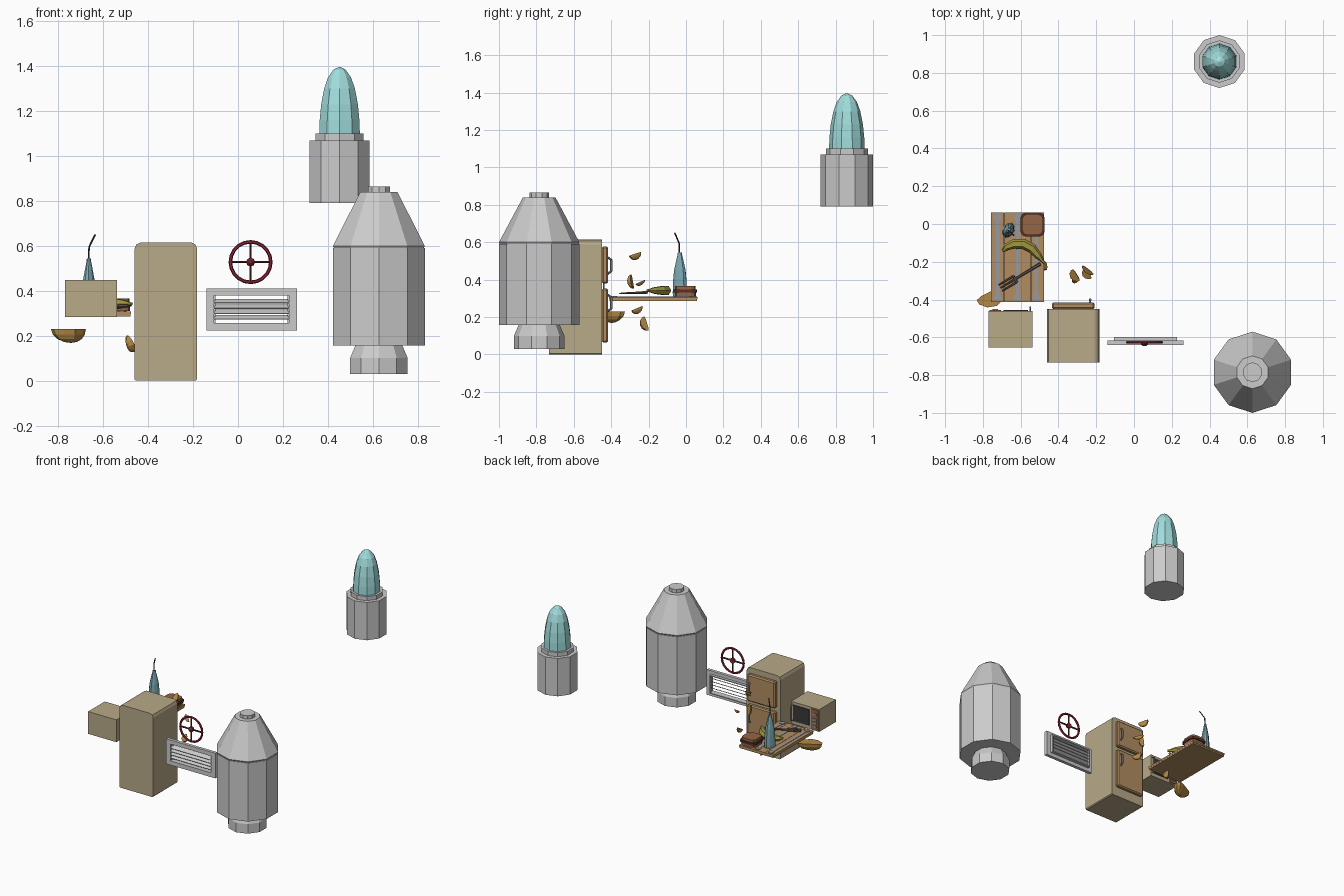
import bpy, bmesh, math
from mathutils import Vector, Matrix, Euler

if "Cube" in bpy.data.objects:
    bpy.data.objects.remove(bpy.data.objects["Cube"])

MATS = {}
COL = dict(cyan=(.36, .72, .72), beige=(.48, .40, .25), wood=(.45, .27, .12), dark=(.04, .04, .04),
           red=(.28, .02, .04), olive=(.36, .31, .05), crust=(.45, .25, .06), meat=(.10, .03, .02),
           toast=(.30, .13, .06), teal=(.20, .40, .45), fork=(.16, .11, .09), steel=(.30, .33, .37))


def finish(name, bm, color=None, loc=(0, 0, 0), rot=(0, 0, 0)):
    bmesh.ops.recalc_face_normals(bm, faces=bm.faces)
    me = bpy.data.meshes.new(name)
    bm.to_mesh(me)
    bm.free()
    ob = bpy.data.objects.new(name, me)
    bpy.context.collection.objects.link(ob)
    ob.location, ob.rotation_euler = loc, rot
    if color:
        if color not in MATS:
            MATS[color] = bpy.data.materials.new(color)
            MATS[color].diffuse_color = (*COL[color], 1)
        me.materials.append(MATS[color])
    return ob


def boxes(name, items, color=None, tilt=0, bevel=0):
    """Boxes given as (x0, x1, y0, y1, z0, z1), joined in one mesh."""
    bm = bmesh.new()
    for x0, x1, y0, y1, z0, z1 in items:
        m = (Matrix.Translation(((x0 + x1) / 2, (y0 + y1) / 2, (z0 + z1) / 2))
             @ Matrix.Rotation(tilt, 4, 'X') @ Matrix.Diagonal((x1 - x0, y1 - y0, z1 - z0, 1)))
        bmesh.ops.create_cube(bm, size=1, matrix=m)
    ob = finish(name, bm, color)
    if bevel:
        b = ob.modifiers.new("bevel", 'BEVEL')
        b.width, b.segments = bevel, 1
    return ob


def lathe(name, prof, loc, n=10, color=None, sx=1, sy=1, rot=(0, 0, 0)):
    """Closed solid of revolution from (radius, z) points."""
    bm = bmesh.new()
    rings = [[bm.verts.new((sx * r * math.cos(math.pi / 2 + math.tau * k / n),
                            sy * r * math.sin(math.pi / 2 + math.tau * k / n), z))
              for k in range(n)] for r, z in prof]
    for a, b in zip(rings, rings[1:]):
        for k in range(n):
            bm.faces.new((a[k], a[(k + 1) % n], b[(k + 1) % n], b[k]))
    bm.faces.new(rings[0])
    bm.faces.new(rings[-1])
    return finish(name, bm, color, loc, rot)


def tube(name, pts, radii, color=None, n=6):
    """Faceted tube along a path with a radius per point."""
    bm = bmesh.new()
    pts = [Vector(p) for p in pts]
    rings = []
    for i, p in enumerate(pts):
        t = (pts[min(i + 1, len(pts) - 1)] - pts[max(i - 1, 0)]).normalized()
        ref = Vector((0, 0, 1)) if abs(t.z) < .8 else Vector((1, 0, 0))
        s = t.cross(ref).normalized()
        u = s.cross(t)
        rings.append([bm.verts.new(p + radii[i] * (s * math.cos(math.tau * k / n) + u * math.sin(math.tau * k / n)))
                      for k in range(n)])
    for a, b in zip(rings, rings[1:]):
        for k in range(n):
            bm.faces.new((a[k], a[(k + 1) % n], b[(k + 1) % n], b[k]))
    bm.faces.new(rings[0])
    bm.faces.new(rings[-1])
    return finish(name, bm, color)


def wedge(name, loc, size, rot):
    """Half ellipsoid with a flat top, bowed along its length."""
    bm = bmesh.new()
    bmesh.ops.create_uvsphere(bm, u_segments=10, v_segments=8, radius=1)
    bmesh.ops.bisect_plane(bm, geom=bm.verts[:] + bm.edges[:] + bm.faces[:], dist=1e-4,
                           plane_co=(0, 0, 0), plane_no=(0, 0, 1), clear_outer=True)
    bmesh.ops.holes_fill(bm, edges=[e for e in bm.edges if e.is_boundary])
    bmesh.ops.scale(bm, vec=size, verts=bm.verts)
    for v in bm.verts:
        v.co.y -= .3 * size[1] * (1 - 2 * (v.co.x / size[0]) ** 2)
    return finish(name, bm, "crust", loc, [math.radians(a) for a in rot])


# Large grey tank
T = (.627, -.785, 0)
lathe("tank_nozzle", [(.135, .03), (.135, .10), (.11, .157)], T)
lathe("tank_body", [(.215, .157), (.215, .59)], T)
lathe("tank_cone", [(.21, .59), (.215, .60), (.087, .84)], T)
lathe("tank_cap", [(.052, .84), (.052, .865)], T)

# Glass dome on its base
G = (.452, .86, 0)
lathe("dome_base", [(.14, .79), (.14, 1.07)], G)
lathe("dome_collar", [(.112, 1.07), (.112, 1.10)], G)
lathe("dome_glass", [(.095, 1.10), (.093, 1.16), (.086, 1.23), (.072, 1.30), (.054, 1.35),
                     (.028, 1.385), (.004, 1.396)], G, color="cyan")

# Vent: front flange, rear duct, tilted slats


def frame(x0, x1, y0, y1, z0, z1, ix0, ix1, iz0, iz1):
    return [(x0, ix0, y0, y1, z0, z1), (ix1, x1, y0, y1, z0, z1),
            (ix0, ix1, y0, y1, z0, iz0), (ix0, ix1, y0, y1, iz1, z1)]


boxes("vent_frame", frame(-.14, .262, -.64, -.617, .224, .41, -.107, .227, .256, .38))
boxes("vent_duct", frame(-.107, .227, -.617, -.597, .25, .386, -.1, .22, .256, .38))
boxes("vent_slats", [(-.107, .227, -.637, -.602, z - .002, z + .002) for z in (.282, .306, .330, .354)],
      tilt=math.radians(28))

# Valve wheel
W = Vector((.056, -.627, .528))
ring = [W + Vector((.09 * math.cos(math.tau * k / 20), 0, .09 * math.sin(math.tau * k / 20))) for k in range(20)]
bm = bmesh.new()
secs = []
for p in ring:
    d = (p - W).normalized()
    secs.append([bm.verts.new(p + .008 * (d * math.cos(a) + Vector((0, math.sin(a), 0))))
                 for a in [math.tau * j / 6 for j in range(6)]])
for i in range(20):
    a, b = secs[i], secs[(i + 1) % 20]
    for j in range(6):
        bm.faces.new((a[j], a[(j + 1) % 6], b[(j + 1) % 6], b[j]))
finish("wheel_rim", bm, "red")
for i, d in enumerate([(.088, 0, 0), (0, 0, .088)]):
    tube(f"wheel_spoke_{i}", [W - Vector(d), W + Vector(d)], [.006, .006], "meat")
lathe("wheel_hub", [(.02, -.008), (.018, .01), (.008, .02)], W, n=8, color="red", rot=(math.pi / 2, 0, 0))

# Refrigerator with rounded top corners; doors on the rear side
bm = bmesh.new()
prof = [(-.46, .006), (-.454, 0), (-.188, 0), (-.182, .006), (-.182, .588), (-.19, .607), (-.208, .615),
        (-.434, .615), (-.452, .607), (-.46, .588)]
f = bm.faces.new([bm.verts.new((x, -.732, z)) for x, z in prof])
ext = bmesh.ops.extrude_face_region(bm, geom=[f])
bmesh.ops.translate(bm, vec=(0, .282, 0), verts=[v for v in ext["geom"] if isinstance(v, bmesh.types.BMVert)])
finish("fridge_body", bm, "beige")
for nm, z0, z1, h0, h1 in (("upper", .38, .578, .43, .52), ("lower", .064, .353, .23, .32)):
    boxes(f"fridge_{nm}_door", [(-.435, -.208, -.45, -.416, z0, z1)], "wood", bevel=.008)
    tube(f"fridge_{nm}_handle", [(-.232, -.42, h0), (-.232, -.40, h0 + .015), (-.232, -.40, h1 - .015),
                                 (-.232, -.42, h1)], [.007] * 4, "steel")

# Microwave, facing the rear
boxes("microwave_body", [(-.77, -.538, -.655, -.46, .284, .449)], "beige")
boxes("microwave_window", [(-.69, -.56, -.462, -.455, .31, .428)], "dark")
boxes("microwave_panel", [(-.764, -.705, -.462, -.454, .292, .441)], "toast")
boxes("microwave_buttons", [(-.75, -.72, -.456, -.45, z, z + .015) for z in (.31, .335, .36, .40)], "steel")
tube("microwave_handle", [(-.55, -.462, .31), (-.55, -.44, .32), (-.55, -.44, .42), (-.55, -.462, .43)],
     [.005] * 4, "steel")

# Serving board with metal strips
boxes("board_planks", [(-.757 + .0705 * i, -.6885 + .0705 * i, -.413, .062, .296, .308) for i in range(4)], "wood")
boxes("board_underside", [(-.755, -.478, -.41, .058, .285, .297)], "wood")
for i, x in enumerate((-.722, -.616, -.517)):
    boxes(f"board_strip_{i}", [(x - .009, x + .009, -.40, .045, .305, .311)], "steel")
    for y in (-.388, .035):
        lathe(f"board_strip_end_{i}", [(.02, .306), (.02, .313)], (x, y, 0), n=8, color="steel")

# Squeeze bottle with bent straw
B = (-.664, -.033, 0)
lathe("bottle", [(.04, .311), (.042, .33), (.039, .40), (.034, .45), (.022, .50), (.014, .53), (.012, .545)],
      B, n=10, color="teal", sx=.7, rot=(0, 0, math.radians(-28)))
tube("bottle_straw", [(-.664, -.035, .54), (-.663, -.037, .595), (-.636, -.06, .65)], [.004] * 3, "dark")

# Sandwich: rounded-square layers
for nm, r, z0, z1, c in (("base", .056, .311, .33, "toast"), ("filling", .063, .33, .347, "meat"),
                         ("top", .055, .347, .366, "toast")):
    bm = bmesh.new()
    bmesh.ops.create_cube(bm, size=1, matrix=Matrix.Diagonal((2 * r, 2 * r, z1 - z0, 1)))
    up = [e for e in bm.edges if abs(e.verts[0].co.z - e.verts[1].co.z) > .001]
    bmesh.ops.bevel(bm, geom=up, offset=.025, segments=2, profile=.5, affect='EDGES')
    finish("sandwich_" + nm, bm, c, (-.537, -.003, (z0 + z1) / 2))

# Banana
tube("banana", [(-.695, -.145, .338), (-.675, -.122, .34), (-.635, -.105, .342), (-.585, -.106, .342),
                (-.54, -.13, .342), (-.505, -.17, .342), (-.485, -.195, .342), (-.473, -.207, .342)],
     [.006, .019, .026, .028, .026, .019, .009, .007], "olive")

# Fork lying diagonally on the board
F = [Vector((-.495, -.21, .332)), Vector((-.63, -.292, .328))]
tube("fork_handle", [F[0], F[0].lerp(F[1], .3), F[1]], [.009, .008, .006], "fork")
d = (F[1] - F[0]).normalized()
s = Vector((-d.y, d.x, 0))
tube("fork_neck", [F[1] - .021 * s, F[1] + .021 * s], [.007, .007], "fork")
for k in (-1, 0, 1):
    tube(f"fork_tine_{k + 1}", [F[1] + .018 * k * s, F[1] + .018 * k * s + .09 * d], [.006, .004], "fork")

# Floating crust pieces
wedge("crust_large", (-.75, -.385, .23), (.085, .042, .062), (0, 0, 28))
wedge("crust_high", (-.315, -.275, .535), (.038, .02, .03), (20, 15, -58))
wedge("crust_middle", (-.315, -.288, .39), (.04, .018, .025), (10, 80, 80))
wedge("crust_thin", (-.247, -.247, .385), (.04, .013, .016), (30, 15, -38))
wedge("crust_low", (-.25, -.265, .245), (.035, .02, .028), (15, 20, -60))
wedge("crust_lowest", (-.475, -.22, .165), (.042, .02, .028), (10, 65, 40))

for m in bpy.data.materials:
    if m.users and not m.is_grease_pencil:
        m.use_nodes = True
        m.node_tree.nodes["Principled BSDF"].inputs["Base Color"].default_value = m.diffuse_color
